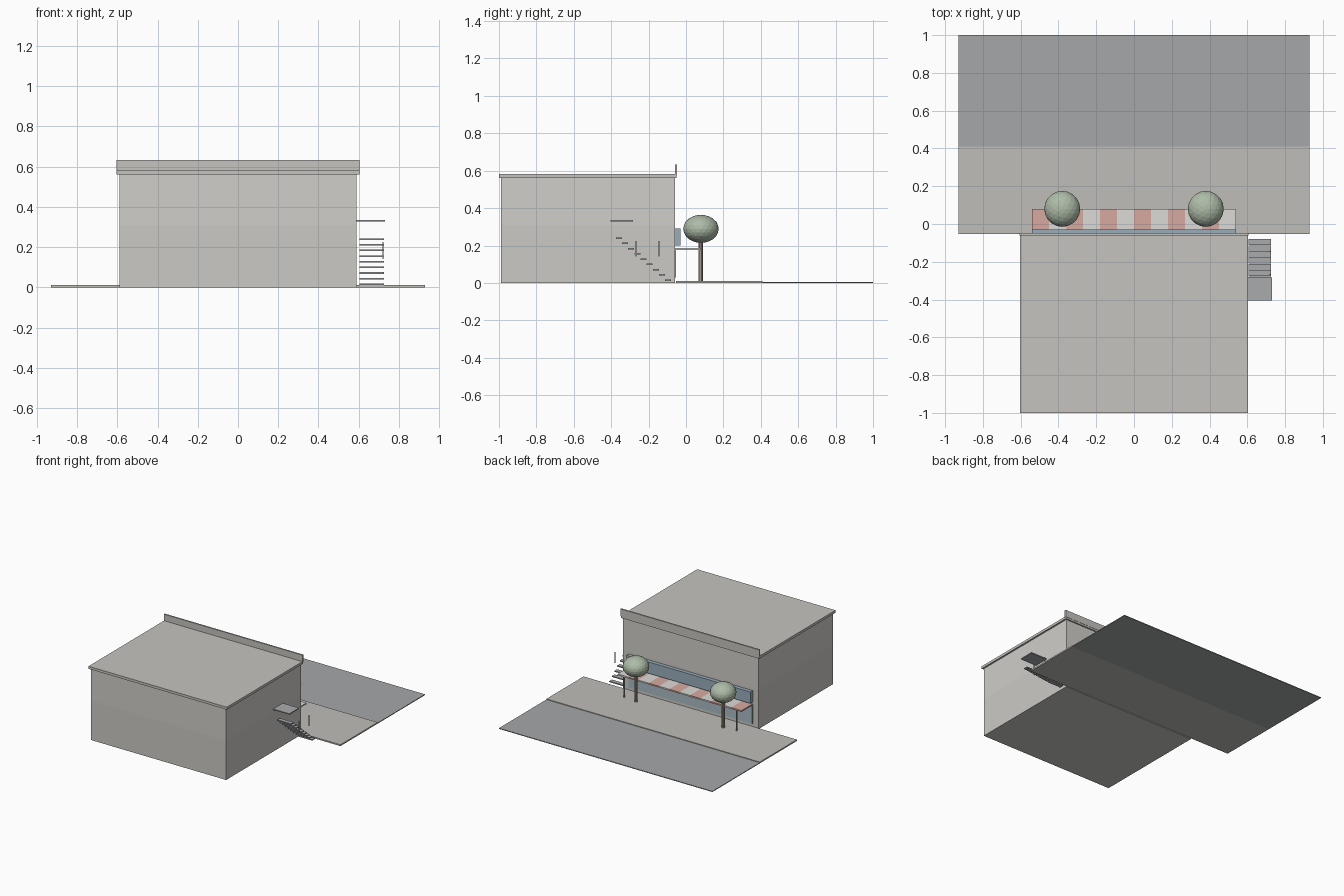
import bpy

if "Cube" in bpy.data.objects:
    bpy.data.objects.remove(bpy.data.objects["Cube"])

def mat(name, r, g, b):
    m = bpy.data.materials.new(name)
    m.diffuse_color = (r, g, b, 1)
    m.use_nodes = True
    m.node_tree.nodes["Principled BSDF"].inputs["Base Color"].default_value = m.diffuse_color
    return m

WALL_LOW = mat("lower_wall", 0.60, 0.59, 0.56)
WALL_UP = mat("upper_wall", 0.63, 0.62, 0.59)
ROOF = mat("roof", 0.56, 0.55, 0.52)
PAVE = mat("pavement", 0.52, 0.51, 0.48)
ROAD = mat("road", 0.38, 0.39, 0.40)
GLASS = mat("glass", 0.40, 0.50, 0.56)
BLUE = mat("blue_board", 0.32, 0.42, 0.50)
RED = mat("red_stripe", 0.68, 0.40, 0.35)
CREAM = mat("cream_stripe", 0.72, 0.71, 0.68)
STEEL = mat("steel", 0.40, 0.41, 0.42)
BARK = mat("bark", 0.40, 0.32, 0.27)
LEAF = mat("leaf", 0.42, 0.50, 0.39)

def box(name, x, y, z, m):
    """Box from (min, max) pairs on each axis."""
    bpy.ops.mesh.primitive_cube_add(size=1, location=[sum(p) / 2 for p in (x, y, z)])
    o = bpy.context.object
    o.name = name
    o.scale = [p[1] - p[0] for p in (x, y, z)]
    bpy.ops.object.transform_apply(location=False, rotation=False)
    o.data.materials.append(m)
    return o

def finish(name, m):
    o = bpy.context.object
    o.name = name
    o.data.materials.append(m)
    return o

# Ground: pavement and road
box("pavement", (-0.93, 0.93), (-0.053, 0.41), (0, 0.011), PAVE)
box("road", (-0.93, 0.93), (0.41, 1.0), (0, 0.006), ROAD)

# Two storeys, roof slab and parapet on the street side
box("lower_storey", (-0.59, 0.59), (-0.99, -0.06), (0, 0.31), WALL_LOW)
box("upper_storey", (-0.59, 0.59), (-0.99, -0.06), (0.31, 0.563), WALL_UP)
box("roof_slab", (-0.603, 0.603), (-1.0, -0.05), (0.561, 0.581), ROOF)
box("parapet", (-0.605, 0.605), (-0.06, -0.048), (0.575, 0.632), ROOF)

# Shop window and blank sign board
box("shop_window", (-0.54, 0.54), (-0.062, -0.053), (0.03, 0.185), GLASS)
box("sign_board", (-0.54, 0.54), (-0.062, -0.03), (0.20, 0.29), BLUE)

# Striped awning on thin posts
for i in range(12):
    x = -0.54 + 0.09 * i
    box(f"awning_stripe_{i + 1}", (x, x + 0.09), (-0.06, 0.08), (0.175, 0.186),
        CREAM if i % 2 else RED)
for s in (-1, 1):
    box("awning_post", (s * 0.49 - 0.004, s * 0.49 + 0.004), (0.066, 0.074), (0.01, 0.176), STEEL)

# Trees
for s in (-1, 1):
    bpy.ops.mesh.primitive_cylinder_add(vertices=10, radius=0.012, depth=0.23,
                                        location=(s * 0.38, 0.078, 0.12))
    finish("tree_trunk", BARK)
    bpy.ops.mesh.primitive_ico_sphere_add(subdivisions=3, radius=0.095,
                                          location=(s * 0.38, 0.08, 0.289))
    finish("tree_crown", LEAF).scale.z = 0.79

# Outside stair, landing and rail posts
for i in range(9):
    y, z = -0.096 - 0.0328 * i, 0.015 + 0.0281 * i
    box(f"stair_tread_{i + 1}", (0.605, 0.725), (y - 0.016, y + 0.016), (z - 0.004, z + 0.004), STEEL)
box("landing", (0.59, 0.731), (-0.404, -0.284), (0.328, 0.336), STEEL)
for y in (-0.145, -0.267):
    box("rail_post", (0.718, 0.723), (y - 0.0025, y + 0.0025), (0.14, 0.225), STEEL)
